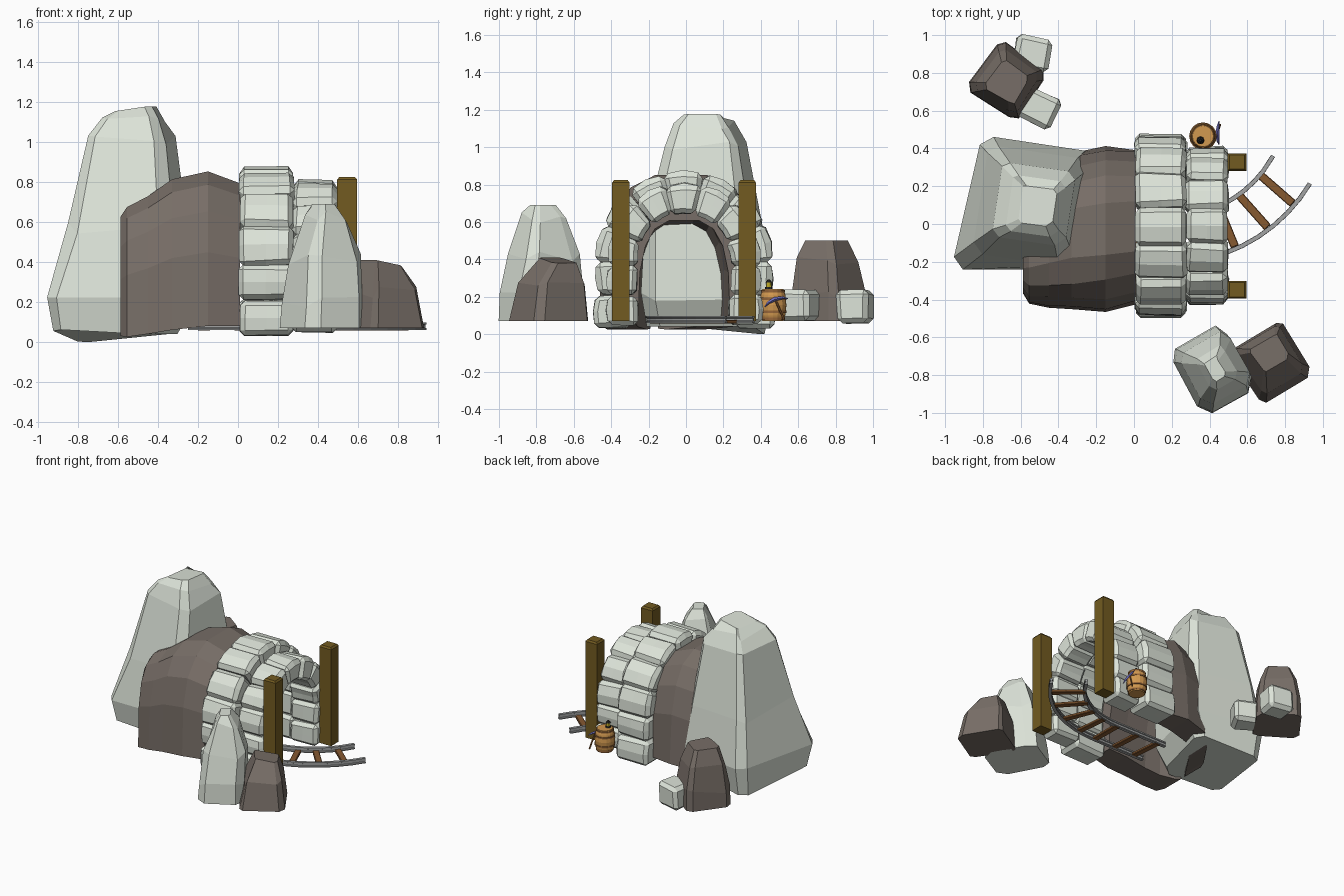
import bpy, bmesh, random
from math import sin, cos, pi, radians
from mathutils import Vector, Matrix

if "Cube" in bpy.data.objects:
    bpy.data.objects.remove(bpy.data.objects["Cube"])

random.seed(4)


def mat(name, r, g, b):
    m = bpy.data.materials.new(name)
    m.diffuse_color = (r, g, b, 1)
    m.use_nodes = True
    m.node_tree.nodes["Principled BSDF"].inputs["Base Color"].default_value = m.diffuse_color
    return m


PALE = mat("pale_stone", .72, .77, .69)
BROWN = mat("brown_stone", .185, .155, .135)
POST = mat("post_wood", .17, .105, .015)
TIE = mat("tie_wood", .24, .10, .03)
OAK = mat("barrel_wood", .65, .32, .08)
BAND = mat("band_wood", .30, .13, .04)
STEEL = mat("rail_steel", .36, .37, .37)
BLUE = mat("blue_steel", .18, .18, .6)
DARK = mat("dark_metal", .02, .02, .02)
GLOW = mat("lamp_yellow", .85, .65, .03)


def finish(bm, name, m):
    bmesh.ops.recalc_face_normals(bm, faces=bm.faces[:])
    me = bpy.data.meshes.new(name)
    bm.to_mesh(me)
    bm.free()
    me.materials.append(m)
    ob = bpy.data.objects.new(name, me)
    bpy.context.collection.objects.link(ob)
    return ob


def loft(name, rings, m):
    """Skin closed loops of equal point count and cap both ends."""
    bm = bmesh.new()
    vs = [[bm.verts.new(p) for p in r] for r in rings]
    n = len(rings[0])
    for a, b in zip(vs, vs[1:]):
        for i in range(n):
            j = (i + 1) % n
            bm.faces.new((a[i], a[j], b[j], b[i]))
    bm.faces.new(vs[0])
    bm.faces.new(vs[-1])
    return finish(bm, name, m)


def rock(name, levels, rot, chamfer, m, jit=.01, tilt=0):
    """Boulder from stacked chamfered squares: (z, cx, cy, half_w, half_d)."""
    k = 1 - chamfer
    foot = [(-1, -k), (-k, -1), (k, -1), (1, -k), (1, k), (k, 1), (-k, 1), (-1, k)]
    off = [(random.uniform(-jit, jit), random.uniform(-jit, jit)) for _ in foot]
    c, s = cos(radians(rot)), sin(radians(rot))
    rings = []
    for li, (z, cx, cy, w, d) in enumerate(levels):
        ring = []
        for (u, v), (ox, oy) in zip(foot, off):
            x, y = u * w, v * d
            dz = random.uniform(-.035, .035) if 0 < li < len(levels) - 1 else 0
            if li == len(levels) - 1:
                dz = tilt * u
            ring.append((cx + x * c - y * s + ox, cy + x * s + y * c + oy, z + dz))
        rings.append(ring)
    return loft(name, rings, m)


def block_mesh(size, bevel, jit=0):
    bm = bmesh.new()
    bmesh.ops.create_cube(bm, size=1)
    bmesh.ops.scale(bm, vec=size, verts=bm.verts[:])
    for v in bm.verts:
        v.co += Vector([random.uniform(-jit, jit) for _ in range(3)])
    bmesh.ops.bevel(bm, geom=bm.edges[:], offset=bevel, segments=1, affect='EDGES', profile=.5)
    return bm


def block(name, loc, size, bevel, rotz, m, jit=0):
    bm = block_mesh(size, bevel, jit)
    bm.transform(Matrix.Translation(loc) @ Matrix.Rotation(radians(rotz), 4, 'Z'))
    return finish(bm, name, m)


def tube(name, path, rad, m, sides=6):
    """Straight or bent bar; rad is a list of radii along the path."""
    rings = []
    for i, p in enumerate(path):
        t = Vector(path[min(i + 1, len(path) - 1)]) - Vector(path[max(i - 1, 0)])
        q = t.to_track_quat('Z', 'Y')
        rings.append([Vector(p) + q @ Vector((rad[i] * cos(2 * pi * k / sides),
                      rad[i] * sin(2 * pi * k / sides), 0)) for k in range(sides)])
    return loft(name, rings, m)


# Large boulder closing the back of the tunnel
boulder = rock("back_boulder", [(.04, -.61, .10, .25, .30), (.2, -.58, .10, .305, .335),
               (.57, -.55, .10, .26, .29), (1.0, -.53, .11, .19, .20),
               (1.12, -.52, .10, .135, .15), (1.165, -.51, .10, .085, .10)], -9, .2, PALE, tilt=.012)
# its base is skewed and the underside dips towards one corner
for i, v in enumerate(boulder.data.vertices):
    if i < 16:
        if v.co.y < 0:
            v.co.y += .15 * (v.co.x + .6)
        v.co.x += .09 * (v.co.y - .1)
    if i < 8:
        v.co.z = max(0, .03 - .10 * (v.co.y - .1)) if v.co.x < -.6 else .04

# Hollow brown tunnel rock: (x, y0, y1, top, base, opening ratio)
rings = []
for x, y0, y1, top, base, op in [(.01, -.42, .40, .80, .08, .6), (-.15, -.46, .41, .86, .08, .55),
                                 (-.33, -.46, .37, .82, .06, .55), (-.45, -.45, .25, .735, .04, .45),
                                 (-.555, -.415, .1, .68, .025, .2), (-.588, -.36, .02, .63, .03, .1)]:
    c, h = (y0 + y1) / 2, (y1 - y0) / 2
    arch = [(abs(cos(a)) ** .65 * (1 if cos(a) > 0 else -1), max(sin(a), 0) ** .7)
            for a in [pi * i / 9 for i in range(10)]]
    rv = random.uniform
    outer = [(x, c + u * h + rv(-.01, .01), base + w * (top - base)) for u, w in arch]
    inner = [(x, c + u * h * op, base + w * (top - base) * (.74 + x * .15)) for u, w in reversed(arch)]
    rings.append(outer + inner)
loft("tunnel_rock", rings, BROWN)


# Two arches of bevelled stones, bent from straight blocks
def arch_stones(name, x0, x1, r_in, r_out, y_mid, base, count=11, spring=.40):
    rm, leg = (r_in + r_out) / 2, spring - base
    total = 2 * leg + pi * rm
    step = total / count
    for i in range(count):
        foot = .02 if i in (0, count - 1) else 0
        bm = block_mesh((x1 - x0 + .006, step * 1.01, r_out - r_in + foot), .024, .008)
        bmesh.ops.subdivide_edges(bm, edges=[e for e in bm.edges if e.calc_length() > .08],
                                  cuts=1, use_grid_fill=True)
        tilt = random.uniform(-.04, .04)
        for v in bm.verts:
            v.co.z += tilt * v.co.y
            s, r = (i + .5) * step + v.co.y, rm + v.co.z
            # pillow the middle of the outer face
            if v.co.z > (r_out - r_in) * .4:
                r += .012 * (1 - min(1, abs(v.co.y) / (step * .5)))
            if s < leg:
                y, z = r, base + s
            elif s > total - leg:
                y, z = -r, base + total - s
            else:
                a = (s - leg) / rm
                y, z = r * cos(a), spring + r * sin(a)
            v.co = Vector(((x0 + x1) / 2 + v.co.x, y_mid + y, z))
        finish(bm, f"{name}_{i}", PALE)


arch_stones("rear_arch_stone", .01, .275, .29, .463, -.01, .035)
arch_stones("front_arch_stone", .275, .495, .25, .40, -.012, .05)

# Timber posts with a chamfered top
for side, y in (("left", -.348), ("right", .328)):
    loft("post_" + side, [[(.545 + i * w, y + j * w * .93, z) for i, j in ((-1, -1), (1, -1), (1, 1), (-1, 1))]
                          for z, w in ((.07, .05), (.81, .05), (.823, .04))], POST)

# Curved rails and ties
CX, CY, R = .19, .66, .735


def track(t, off):
    """t<0 runs straight into the tunnel, t>0 is an angle along the bend."""
    if t < 0:
        return CX + t, CY - R - off
    return CX + (R + off) * sin(t), CY - (R + off) * cos(t)


stations = [-.44, -.2] + [radians(59) * i / 9 for i in range(10)]
for name, off, last in (("outer_rail", .13, 0), ("inner_rail", -.112, .04)):
    # I-shaped rail section
    sec = [(-.012, .06), (.012, .06), (.012, .068), (.005, .072), (.005, .085), (.011, .088),
           (.011, .098), (-.011, .098), (-.011, .088), (-.005, .085), (-.005, .072), (-.012, .068)]
    loft(name, [[(*track(t + (last if t > 1 else 0), off + d), z) for d, z in sec]
                for t in stations], STEEL)
for i, t in enumerate([-.36, -.18, .0, .2, .42, .64, .87]):
    x, y = track(t, 0)
    ang = max(t, 0) * 180 / pi
    block(f"tie_{i}", (x, y, .066), (.045, .235, .02), .004, ang + random.uniform(-6, 6), TIE)

# Loose rocks in front
rock("front_pale_rock", [(.07, .415, -.775, .17, .20), (.2, .42, -.775, .165, .195),
     (.42, .432, -.765, .155, .16), (.63, .44, -.765, .09, .10), (.69, .43, -.77, .045, .06)],
     28, .33, PALE)
rock("front_brown_rock", [(.07, .725, -.735, .165, .17), (.25, .722, -.72, .135, .145),
     (.395, .72, -.685, .085, .075)], 32, .2, BROWN, tilt=-.015)

# Loose rocks behind
rock("rear_brown_rock", [(.07, -.67, .758, .155, .155), (.2, -.67, .758, .152, .15),
     (.38, -.67, .755, .125, .125), (.5, -.67, .75, .085, .085)], 54, .2, BROWN)
block("rear_pale_rock_1", (-.54, .907, .15), (.185, .17, .175), .025, -10, PALE, .01)
block("rear_pale_rock_2", (-.505, .612, .155), (.19, .175, .175), .025, -25, PALE, .01)

# Barrel with hoops
bx, by = .365, .465
prof = [(.07, .056), (.10, .066), (.155, .072), (.21, .066), (.242, .056)]
tube("barrel", [(bx, by, z) for z, _ in prof], [r for _, r in prof], OAK, 16)
for i, (z, r) in enumerate([(.083, .063), (.12, .073), (.19, .073), (.23, .063)]):
    tube(f"hoop_{i}", [(bx, by, z - .006), (bx, by, z + .006)], [r, r], BAND, 16)

# Lantern on the barrel
for nm, z0, z1, r0, r1, m in [("lantern_base", .24, .253, .021, .019, DARK),
                              ("lantern_glass", .253, .275, .015, .013, GLOW),
                              ("lantern_cap", .275, .292, .019, .006, DARK)]:
    tube(nm, [(.352, .443, z0), (.352, .443, z1)], [r0, r1], m, 8)

# Pickaxe leaning on the barrel
tube("pickaxe_handle", [(.455, .525, .075), (.438, .475, .19)], [.006, .006], TIE, 6)
tube("pickaxe_head", [(.45, .42, .145), (.445, .44, .168), (.442, .475, .187),
     (.445, .515, .195), (.45, .545, .19)], [.002, .008, .011, .008, .002], BLUE, 4)
